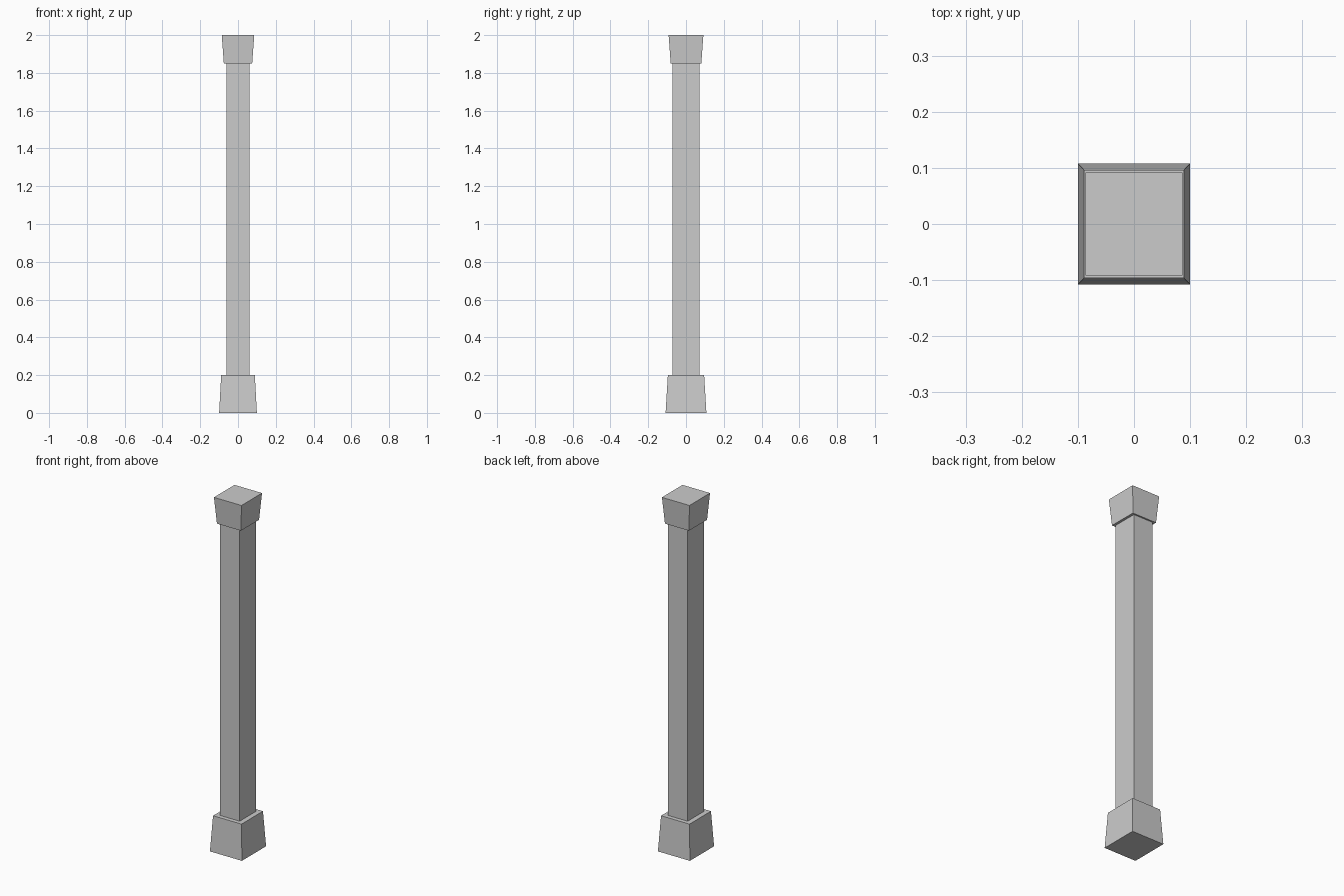
import bpy
import bmesh

if "Cube" in bpy.data.objects:
    bpy.data.objects.remove(bpy.data.objects["Cube"])


def tapered_block(name, bottom, top, z0, z1):
    """Rectangular block whose half-widths change from bottom to top."""
    bm = bmesh.new()
    bmesh.ops.create_cube(bm, size=2)
    for v in bm.verts:
        (hx, hy), z = (top, z1) if v.co.z > 0 else (bottom, z0)
        v.co = (v.co.x * hx, v.co.y * hy, z)
    mesh = bpy.data.meshes.new(name)
    bm.to_mesh(mesh)
    bm.free()
    obj = bpy.data.objects.new(name, mesh)
    bpy.context.collection.objects.link(obj)
    return obj


# Flared foot
tapered_block("base", (0.10, 0.108), (0.089, 0.096), 0.0, 0.20)
# Straight rectangular post
tapered_block("shaft", (0.061, 0.072), (0.061, 0.072), 0.20, 1.85)
# Capital widening upwards
tapered_block("capital", (0.075, 0.081), (0.086, 0.092), 1.85, 2.0)
